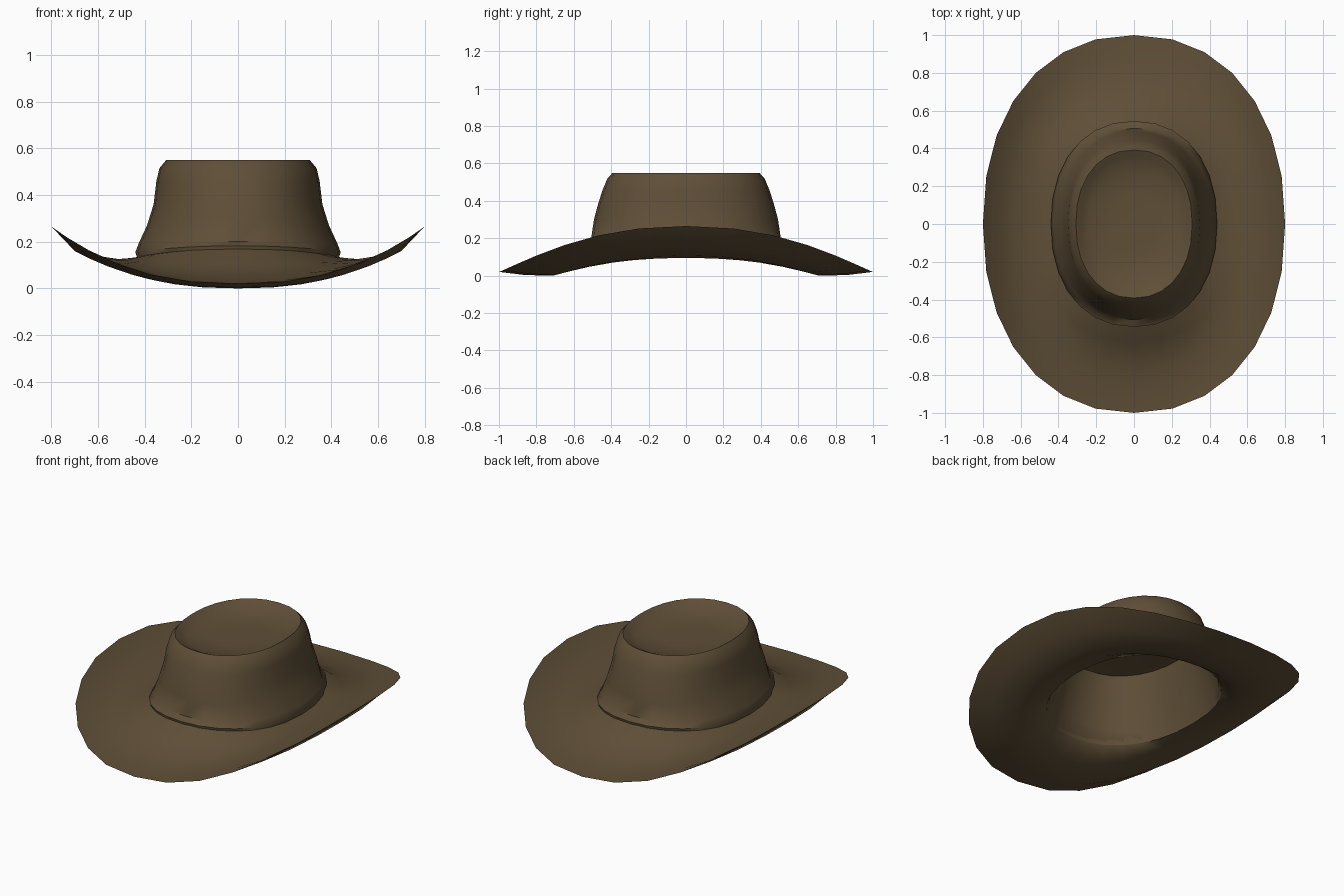
import bpy
import bmesh
import math

if "Cube" in bpy.data.objects:
    bpy.data.objects.remove(bpy.data.objects["Cube"])

SIDES = 28
OVAL_POWER = 0.91   # slightly squarer than a true ellipse
CURL_POWER = 2.4    # how quickly the side curl fades towards the ends

felt = bpy.data.materials.new("brown_felt")
felt.use_nodes = True
felt_colour = (0.113, 0.077, 0.038, 1)
felt.diffuse_color = felt_colour
bsdf = felt.node_tree.nodes["Principled BSDF"]
bsdf.inputs["Base Color"].default_value = felt_colour
bsdf.inputs["Roughness"].default_value = 0.9


def soft(value):
    return math.copysign(abs(value) ** OVAL_POWER, value)


def loft(name, profile, closed):
    """Skin oval rings given as (half width, half depth, z at sides, z at ends)."""
    bm = bmesh.new()
    rings = []
    for rx, ry, z_side, z_end in profile:
        ring = []
        for i in range(SIDES):
            a = math.tau * i / SIDES
            c, s = soft(math.cos(a)), soft(math.sin(a))
            z = z_end + (z_side - z_end) * abs(c) ** CURL_POWER
            ring.append(bm.verts.new((rx * c, ry * s, z)))
        rings.append(ring)
    pairs = list(zip(rings, rings[1:]))
    if closed:
        pairs.append((rings[-1], rings[0]))
    else:
        bm.faces.new(rings[0])
        bm.faces.new(rings[-1])
    for low, high in pairs:
        for i in range(SIDES):
            j = (i + 1) % SIDES
            bm.faces.new((low[i], low[j], high[j], high[i]))
    bmesh.ops.recalc_face_normals(bm, faces=bm.faces)
    mesh = bpy.data.meshes.new(name)
    bm.to_mesh(mesh)
    bm.free()
    obj = bpy.data.objects.new(name, mesh)
    bpy.context.collection.objects.link(obj)
    mesh.materials.append(felt)
    bpy.ops.object.select_all(action="DESELECT")
    obj.select_set(True)
    bpy.context.view_layer.objects.active = obj
    bpy.ops.object.shade_smooth_by_angle(angle=math.radians(50))


# Brim: curled up at the sides, drooping at front and back
brim_top = [
    (0.415, 0.50, 0.14, 0.18),
    (0.45, 0.555, 0.13, 0.165),
    (0.52, 0.63, 0.125, 0.105),
    (0.62, 0.76, 0.143, 0.05),
    (0.72, 0.90, 0.19, 0.027),
    (0.80, 1.00, 0.265, 0.02),
]
brim_under = [
    (0.70, 0.86, 0.16, 0.003),
    (0.58, 0.71, 0.108, 0.0),
    (0.50, 0.60, 0.095, 0.035),
    (0.425, 0.53, 0.105, 0.09),
]
loft("brim", brim_top + brim_under, closed=True)

# Crown: hollow tapering wall with a flared foot, rounded rim and dished top
crown_inside = [
    (0.12, 0.16, 0.487, 0.487),
    (0.25, 0.32, 0.49, 0.49),
    (0.325, 0.415, 0.475, 0.475),
    (0.35, 0.455, 0.36, 0.36),
    (0.395, 0.49, 0.22, 0.23),
    (0.424, 0.528, 0.107, 0.093),
]
crown_outside = [
    (0.44, 0.545, 0.155, 0.182),
    (0.425, 0.507, 0.195, 0.2),
    (0.39, 0.492, 0.27, 0.30),
    (0.362, 0.468, 0.36, 0.39),
    (0.35, 0.445, 0.46, 0.46),
    (0.337, 0.42, 0.515, 0.52),
    (0.308, 0.392, 0.55, 0.55),
    (0.28, 0.36, 0.532, 0.535),
    (0.24, 0.31, 0.508, 0.508),
    (0.12, 0.16, 0.5, 0.5),
]
loft("crown", crown_inside + crown_outside, closed=False)
